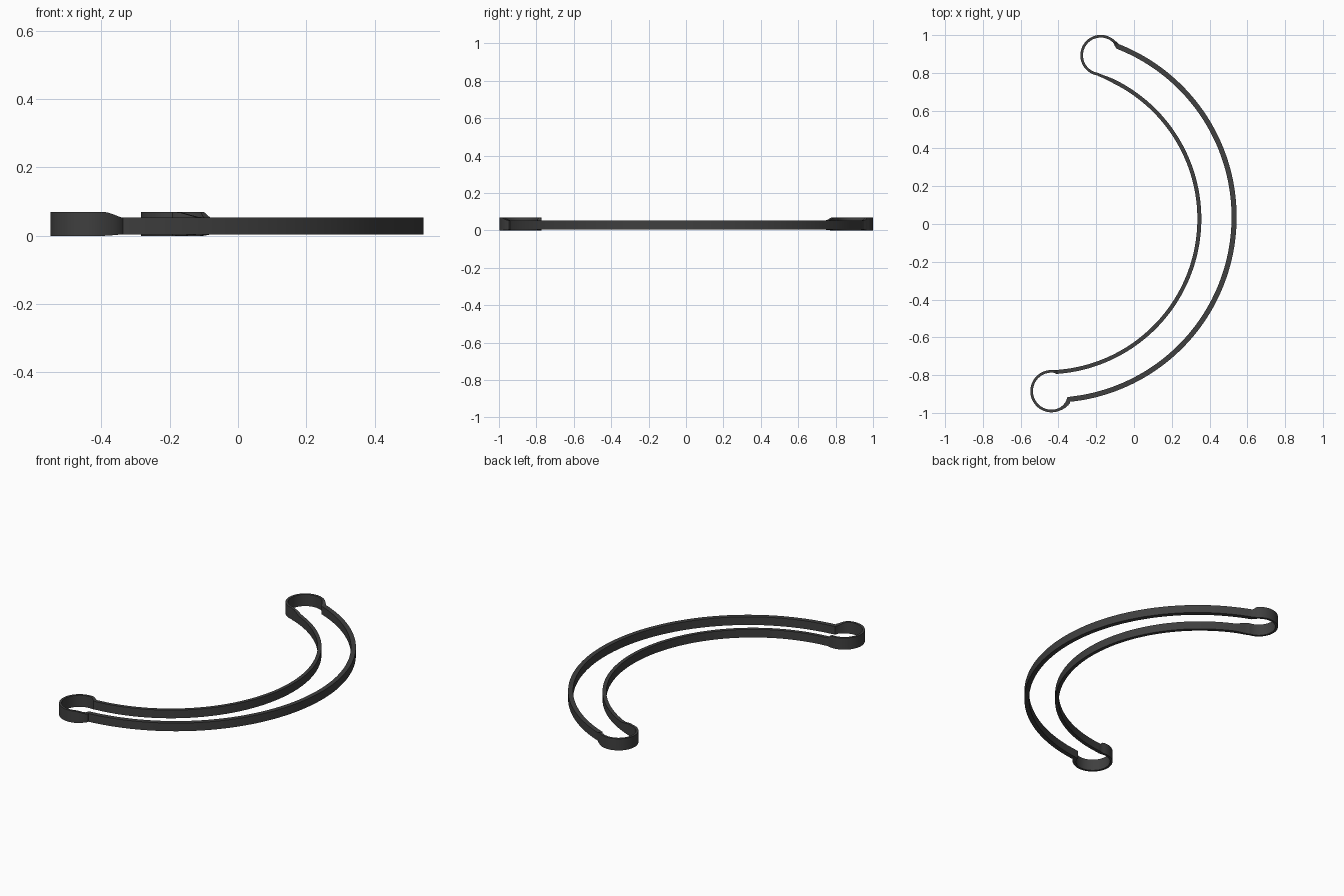
import bpy, bmesh
from math import sin, cos, radians, atan2, hypot
from mathutils import Vector

if "Cube" in bpy.data.objects:
    bpy.data.objects.remove(bpy.data.objects["Cube"])

LOW, TOP, CAP = 0.004, 0.053, 0.07      # band bottom, band top, raised cap top
path = []                               # (x, y, wall thickness, bottom z, top z)


def smooth(t):
    t = min(max(t, 0.0), 1.0)
    return t * t * (3 - 2 * t)


def band(center, radius, start, end, thick, ramp_in=0.0, n=96):
    """Long arc; an optional ramp (in units of length) rises at its far end."""
    a, b = [atan2(p[1] - center[1], p[0] - center[0]) for p in (start, end)]
    for i in range(n + 1):
        t = a + (b - a) * i / n
        p = (center[0] + radius * cos(t), center[1] + radius * sin(t))
        k = 0.0
        if ramp_in:
            k = smooth(1 - hypot(p[0] - end[0], p[1] - end[1]) / ramp_in)
        path.append((*p, thick + (0.014 - thick) * k,
                     LOW * (1 - k), TOP + (CAP - TOP) * k))


def cap(center, radius, a0, a1, ramp0, ramp1, n=72):
    """Round end cap running clockwise, ramped down to the bands at both ends."""
    for i in range(1, n):
        a = a0 + (a1 - a0) * i / n
        k = min(smooth(abs(a - a0) / ramp0) if ramp0 else 1,
                smooth(abs(a - a1) / ramp1) if ramp1 else 1)
        t = radians(a)
        path.append((center[0] + radius * cos(t), center[1] + radius * sin(t),
                     0.024 - 0.010 * k, LOW * (1 - k), TOP + (CAP - TOP) * k))


# One continuous outline: outer band, lower cap, inner band, upper cap
band((-0.44, 0.037), 0.97, (-0.085, 0.942), (-0.345, -0.937), 0.027)
cap((-0.437, -0.885), 0.105, -29, -291, 40, 14)
band((-0.466, 0.027), 0.812, (-0.40, -0.783), (-0.185, 0.788), 0.021, 0.09)
cap((-0.176, 0.893), 0.101, 266, 31, 0, 16)

# Sweep a rectangular wall section around the closed outline
bm = bmesh.new()
rings = []
N = len(path)
for i, (x, y, w, z0, z1) in enumerate(path):
    p, q = path[i - 1], path[(i + 1) % N]
    d = Vector((q[0] - p[0], q[1] - p[1])).normalized()
    nx, ny = -d.y * w / 2, d.x * w / 2
    rings.append([bm.verts.new(v) for v in (
        (x + nx, y + ny, z0), (x - nx, y - ny, z0),
        (x - nx, y - ny, z1), (x + nx, y + ny, z1))])
for i in range(N):
    a, b = rings[i], rings[(i + 1) % N]
    for j in range(4):
        k = (j + 1) % 4
        bm.faces.new((a[j], a[k], b[k], b[j]))
bmesh.ops.recalc_face_normals(bm, faces=bm.faces)
mesh = bpy.data.meshes.new("curved_trim_frame")
bm.to_mesh(mesh)
bm.free()
obj = bpy.data.objects.new("curved_trim_frame", mesh)
bpy.context.collection.objects.link(obj)

mat = bpy.data.materials.new("dark_grey")
mat.diffuse_color = (0.05, 0.05, 0.05, 1)
mat.use_nodes = True
mat.node_tree.nodes["Principled BSDF"].inputs["Base Color"].default_value = mat.diffuse_color
mesh.materials.append(mat)
bpy.context.view_layer.objects.active = obj
obj.select_set(True)
bpy.ops.object.shade_smooth_by_angle(angle=radians(30))
